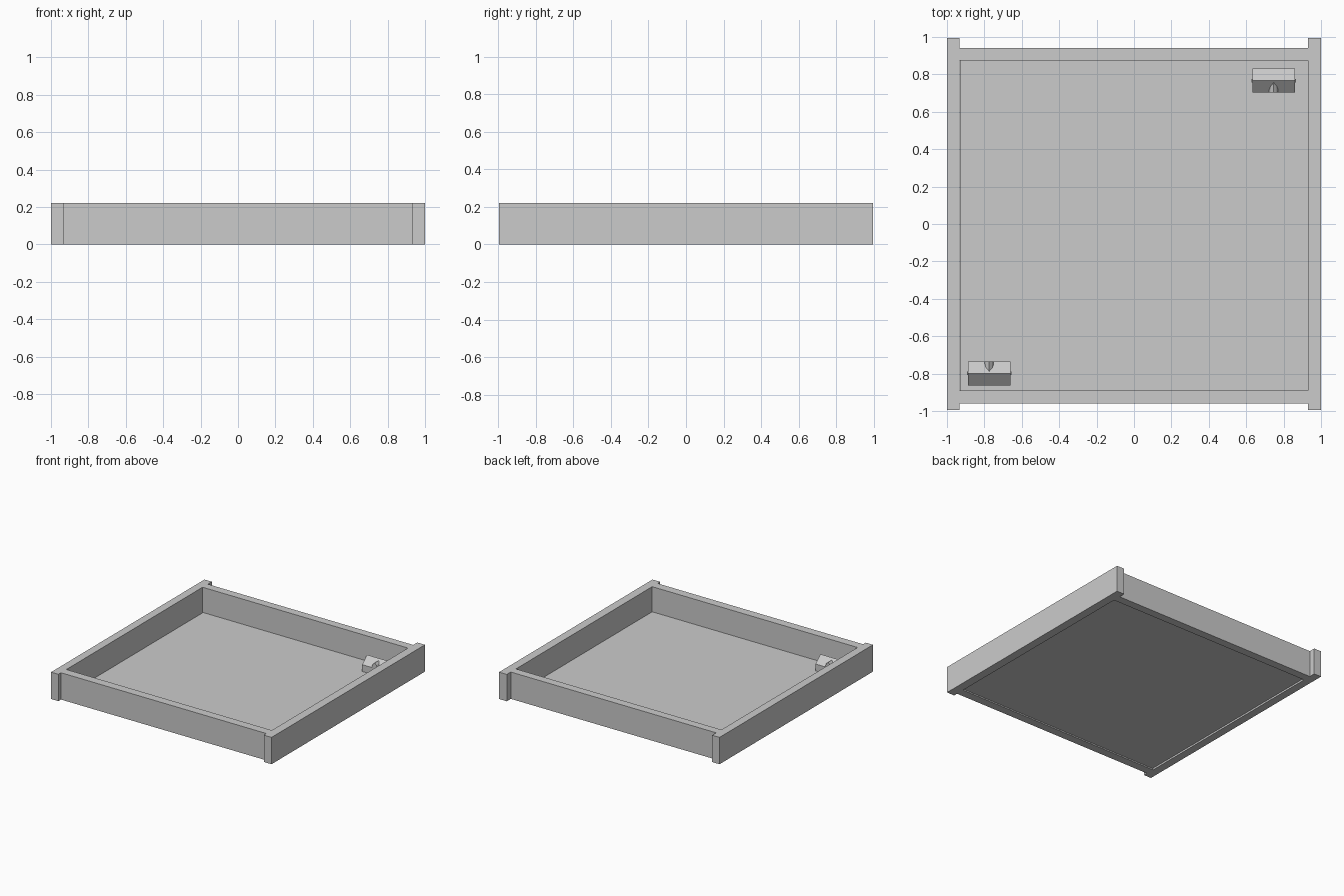
import bpy
import math

cube = bpy.data.objects.get("Cube")
if cube:
    bpy.data.objects.remove(cube, do_unlink=True)


def add_mesh(name, verts, faces):
    mesh = bpy.data.meshes.new(name)
    mesh.from_pydata(verts, [], faces)
    mesh.update()
    obj = bpy.data.objects.new(name, mesh)
    bpy.context.collection.objects.link(obj)
    return obj


def prism(name, profile, start, end, place):
    """Extrude a closed 2D profile; place(u, v, w) maps it into the model."""
    n = len(profile)
    verts = [place(u, v, w) for w in (start, end) for u, v in profile]
    faces = [tuple(reversed(range(n))), tuple(range(n, 2 * n))]
    faces += [(i, (i + 1) % n, n + (i + 1) % n, n + i) for i in range(n)]
    return add_mesh(name, verts, faces)


def box(name, x, y, z):
    outline = [(x[0], y[0]), (x[1], y[0]), (x[1], y[1]), (x[0], y[1])]
    return prism(name, outline, z[0], z[1], lambda u, v, w: (u, v, w))


HEIGHT = 0.22
FLOOR_Z = 0.014

# Tray: two full-length sides, two inset ends, thin raised floor
box("left_side_wall", (0.93, 1), (-0.994, 0.994), (0, HEIGHT))
box("right_side_wall", (-1, -0.934), (-0.994, 0.994), (0, HEIGHT))
box("back_wall", (-0.934, 0.93), (0.875, 0.942), (0, HEIGHT))
box("front_wall", (-0.934, 0.93), (-0.96, -0.89), (0, HEIGHT))
box("floor", (-0.929, 0.93), (-0.89, 0.875), (0.01, FLOOR_Z))


def small_house(name, x, y, angle):
    half_len, half_dep = 0.114, 0.064
    eave, ridge = 0.07, 0.126

    # Gabled body, extruded along x
    gable = [(-half_dep, FLOOR_Z), (half_dep, FLOOR_Z), (half_dep, eave),
             (0, ridge), (-half_dep, eave)]
    body = prism(name + "_body", gable, -half_len, half_len,
                 lambda u, v, w: (w, u, v))

    # Pointed-arch doorway block running back into the roof slope
    arch = [(-0.024, FLOOR_Z), (0.024, FLOOR_Z), (0.024, 0.082),
            (0.016, 0.1), (0, 0.115), (-0.016, 0.1), (-0.024, 0.082)]
    porch = prism(name + "_doorway", arch, half_dep + 0.001, 0.005,
                  lambda u, v, w: (u, -w, v))

    # Small stud just under each gable peak
    studs = [box(name + "_gable_stud", (s * half_len - 0.004, s * half_len + 0.004),
                 (-0.012, 0.008), (0.095, 0.115)) for s in (-1, 1)]

    for part in [body, porch, *studs]:
        part.location = (x, y, 0)
        part.rotation_euler.z = angle


# Two houses facing each other across the tray
small_house("back_house", 0.747, 0.768, 0)
small_house("front_house", -0.774, -0.8, math.pi)
